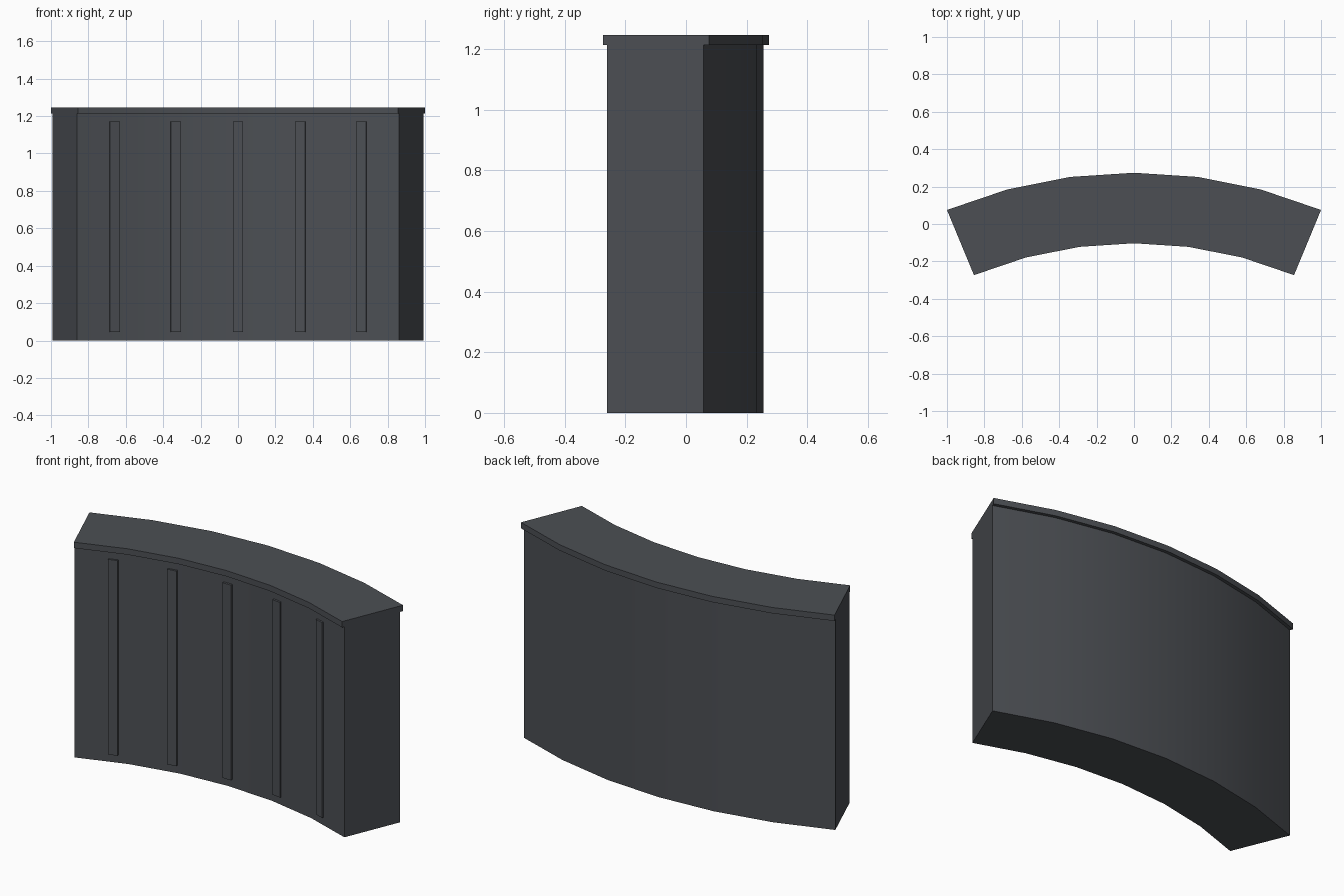
import bpy, bmesh, math
from mathutils import Matrix

if "Cube" in bpy.data.objects:
    bpy.data.objects.remove(bpy.data.objects["Cube"])

CENTRE_Y = -2.339          # centre of the arc
HALF = math.radians(22.5)  # half of the wall's sweep
STEPS = 6

paint = bpy.data.materials.new("dark slate grey")
paint.diffuse_color = (0.072, 0.078, 0.088, 1)
paint.use_nodes = True
paint.node_tree.nodes["Principled BSDF"].inputs["Base Color"].default_value = paint.diffuse_color


def add_object(name, bm, smooth):
    bmesh.ops.recalc_face_normals(bm, faces=bm.faces)
    mesh = bpy.data.meshes.new(name)
    bm.to_mesh(mesh)
    bm.free()
    mesh.materials.append(paint)
    obj = bpy.data.objects.new(name, mesh)
    bpy.context.collection.objects.link(obj)
    if smooth:
        bpy.ops.object.select_all(action='DESELECT')
        obj.select_set(True)
        bpy.context.view_layer.objects.active = obj
        bpy.ops.object.shade_smooth_by_angle(angle=math.radians(30))
    return obj


def arc_block(name, r_in, r_out, z0, z1):
    """Sweep a rectangular section around the arc and close both ends."""
    bm = bmesh.new()
    rings = []
    for i in range(STEPS + 1):
        a = -HALF + 2 * HALF * i / STEPS
        rings.append([bm.verts.new((r * math.sin(a), CENTRE_Y + r * math.cos(a), z))
                      for r, z in ((r_in, z0), (r_out, z0), (r_out, z1), (r_in, z1))])
    for p, q in zip(rings, rings[1:]):
        for k in range(4):
            n = (k + 1) % 4
            bm.faces.new((p[k], p[n], q[n], q[k]))
    bm.faces.new(rings[0])
    bm.faces.new(rings[-1])
    return add_object(name, bm, True)


# Curved wall and the slightly overhanging slab on top
arc_block("curved_wall", 2.25, 2.594, 0.0, 1.213)
arc_block("top_slab", 2.236, 2.613, 1.213, 1.247)

# Five thin upright ribs on the hollow front face
for i in range(-2, 3):
    bm = bmesh.new()
    bmesh.ops.create_cube(bm, size=1, matrix=Matrix.Diagonal((0.054, 0.034, 1.125, 1)))
    place = (Matrix.Translation((0, CENTRE_Y, 0))
             @ Matrix.Rotation(-math.radians(8.55) * i, 4, 'Z')
             @ Matrix.Translation((0, 2.253, 0.6075)))
    bmesh.ops.transform(bm, matrix=place, verts=bm.verts)
    add_object(f"front_rib_{i + 3}", bm, False)
